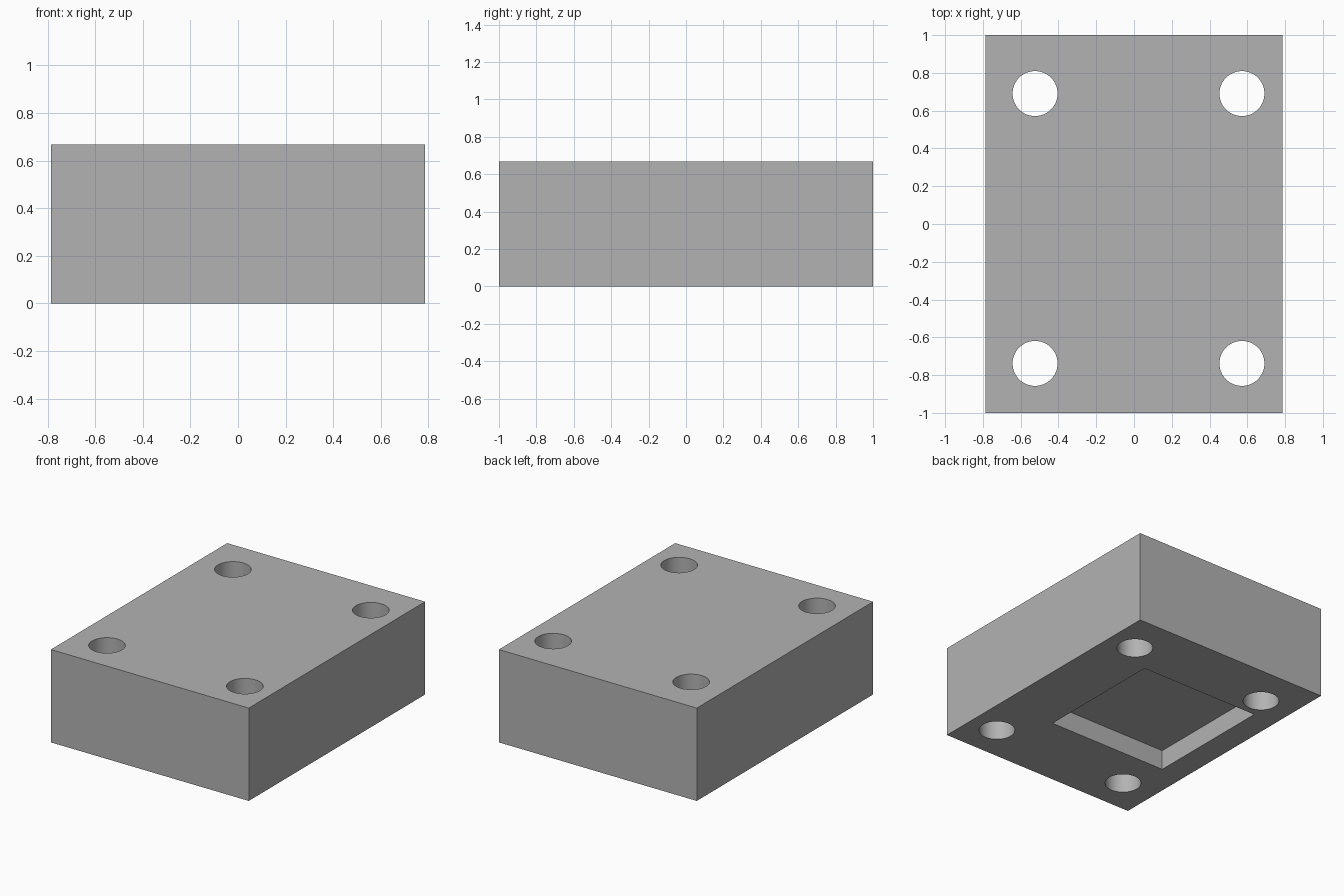
import bpy, math

if "Cube" in bpy.data.objects:
    bpy.data.objects.remove(bpy.data.objects["Cube"], do_unlink=True)

U = 1 / 21                     # design unit: the block is 33 x 42 x 14 units
W, D, H = 33 * U, 42 * U, 14 * U
POCKET_DEPTH = 3 * U

grey = bpy.data.materials.new("plain grey")
grey.use_nodes = True
colour = (0.45, 0.45, 0.45, 1)
grey.diffuse_color = colour
grey.node_tree.nodes["Principled BSDF"].inputs["Base Color"].default_value = colour


def box(name, x, y, z, sx, sy, sz):
    bpy.ops.mesh.primitive_cube_add(size=1, location=(x, y, z))
    ob = bpy.context.object
    ob.name = name
    ob.scale = (sx, sy, sz)
    bpy.ops.object.transform_apply(location=True, rotation=False, scale=True)
    ob.data.materials.append(grey)
    return ob


# Solid block
block = box("mounting_block", 0, 0, H / 2, W, D, H)

# Square pocket in the underside
cutters = [box("pocket_cutter", -2.7 * U, U, 0, 20 * U, 20 * U, 2 * POCKET_DEPTH)]

# Four bolt holes, right through
for x in (-11 * U, 12 * U):
    for y in (-15.5 * U, 14.5 * U):
        bpy.ops.mesh.primitive_cylinder_add(
            vertices=64, radius=2.5 * U, depth=2 * H, location=(x, y, H / 2))
        hole = bpy.context.object
        hole.name = "bolt_hole_cutter"
        hole.data.materials.append(grey)
        cutters.append(hole)

# Cut the block, then discard the cutters
bpy.ops.object.select_all(action="DESELECT")
block.select_set(True)
bpy.context.view_layer.objects.active = block
for cutter in cutters:
    cutter.hide_render = True
    mod = block.modifiers.new("cut", "BOOLEAN")
    mod.operation = "DIFFERENCE"
    mod.solver = "EXACT"
    mod.object = cutter
    bpy.ops.object.modifier_apply(modifier=mod.name)
    bpy.data.objects.remove(cutter, do_unlink=True)

# Smooth hole walls, crisp rims
bpy.ops.object.shade_smooth_by_angle(angle=math.radians(30))
